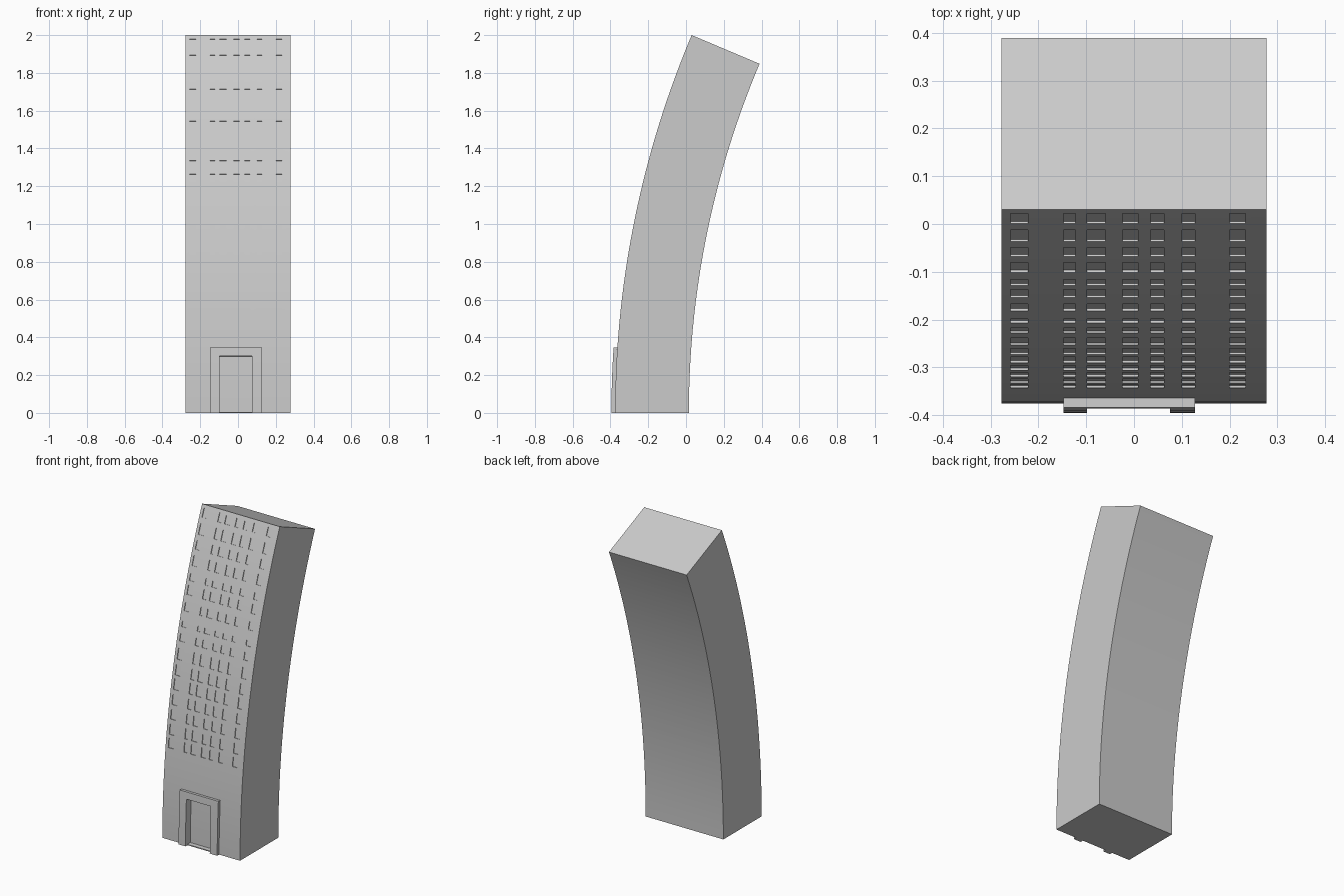
import bpy, bmesh, math

if "Cube" in bpy.data.objects:
    bpy.data.objects.remove(bpy.data.objects["Cube"])

R = 5.14          # radius of the front wall arc
Y0 = -0.375       # front wall at the ground
DEPTH = 0.39
HALF = 0.277
TOP = 2.0

window_x = [(-0.258, -0.222), (-0.147, -0.122), (-0.098, -0.06), (-0.024, 0.008),
            (0.034, 0.063), (0.10, 0.128), (0.20, 0.233)]
window_z = [(0.575, 0.635), (0.657, 0.72), (0.75, 0.81), (0.839, 0.90),
            (0.93, 0.995), (1.017, 1.08), (1.111, 1.178), (1.219, 1.264),
            (1.303, 1.335), (1.396, 1.445), (1.491, 1.545), (1.571, 1.61),
            (1.656, 1.715), (1.749, 1.80), (1.833, 1.895), (1.929, 1.98)]
door_x, door_z = (-0.098, 0.075), (0.006, 0.30)


def bend(bm):
    # straight (x, depth, front height) -> leaning arc
    for v in bm.verts:
        a = math.asin(v.co.z / R)
        r = R - v.co.y
        v.co.y = Y0 + R - r * math.cos(a)
        v.co.z = r * math.sin(a)


def finish(bm, name):
    bmesh.ops.recalc_face_normals(bm, faces=bm.faces[:])
    bend(bm)
    me = bpy.data.meshes.new(name)
    bm.to_mesh(me)
    bm.free()
    ob = bpy.data.objects.new(name, me)
    bpy.context.collection.objects.link(ob)
    bpy.ops.object.select_all(action='DESELECT')
    bpy.context.view_layer.objects.active = ob
    ob.select_set(True)
    bpy.ops.object.shade_smooth_by_angle(angle=math.radians(30))
    return ob


def wall_grid(bm, xs, zs):
    g = [[bm.verts.new((x, 0, z)) for x in xs] for z in zs]
    return [bm.faces.new((g[j][i], g[j][i+1], g[j+1][i+1], g[j+1][i]))
            for j in range(len(zs)-1) for i in range(len(xs)-1)]


def push(bm, faces, d):
    # extrude a region straight in or out of the wall
    r = bmesh.ops.extrude_face_region(bm, geom=faces)["geom"]
    bmesh.ops.translate(bm, vec=(0, d, 0),
                        verts=[e for e in r if isinstance(e, bmesh.types.BMVert)])
    old = [f for f in faces if f.is_valid]
    if old:
        bmesh.ops.delete(bm, geom=old, context='FACES_ONLY')


def inside(v, spans):
    return any(a < v < b for a, b in spans)


# tower: front wall grid, recessed windows and doorway, then the other sides
bm = bmesh.new()
xs = sorted({-HALF, HALF, *door_x, *(x for w in window_x for x in w)})
zs = sorted({0, TOP, *door_z, 0.1, 0.2, 0.39, 0.48, *(z for w in window_z for z in w)})
faces = wall_grid(bm, xs, zs)
border = [e for e in bm.edges if e.is_boundary]
mid = {f: f.calc_center_median() for f in faces}
windows = [f for f in faces if inside(mid[f].x, window_x) and inside(mid[f].z, window_z)]
door = [f for f in faces if inside(mid[f].x, [door_x]) and inside(mid[f].z, [door_z])]
r = bmesh.ops.extrude_edge_only(bm, edges=border)["geom"]
bmesh.ops.translate(bm, vec=(0, DEPTH, 0),
                    verts=[e for e in r if isinstance(e, bmesh.types.BMVert)])
back = {}
for e in r:
    if isinstance(e, bmesh.types.BMVert) and abs(abs(e.co.x) - HALF) < 1e-5:
        back.setdefault(round(e.co.z, 4), []).append(e)
rows = []
for z in sorted(back):
    row = [v for v in bm.verts if abs(v.co.y - DEPTH) < 1e-5 and abs(v.co.z - z) < 1e-4]
    rows.append(sorted(row, key=lambda v: v.co.x))
for lo, hi in zip(rows, rows[1:]):
    bm.faces.new(lo + hi[::-1])
push(bm, windows, 0.005)
push(bm, door, 0.03)
finish(bm, "tower")

# door surround: U-shaped frame standing proud of the wall
bm = bmesh.new()
faces = wall_grid(bm, [-0.147, -0.098, 0.075, 0.128], [0, 0.1, 0.2, 0.30, 0.345])
hole = [f for f in faces if f.calc_center_median().z < 0.3
        and abs(f.calc_center_median().x + 0.0115) < 0.05]
bmesh.ops.delete(bm, geom=hole, context='FACES')
push(bm, bm.faces[:], -0.02)
finish(bm, "door_surround")
